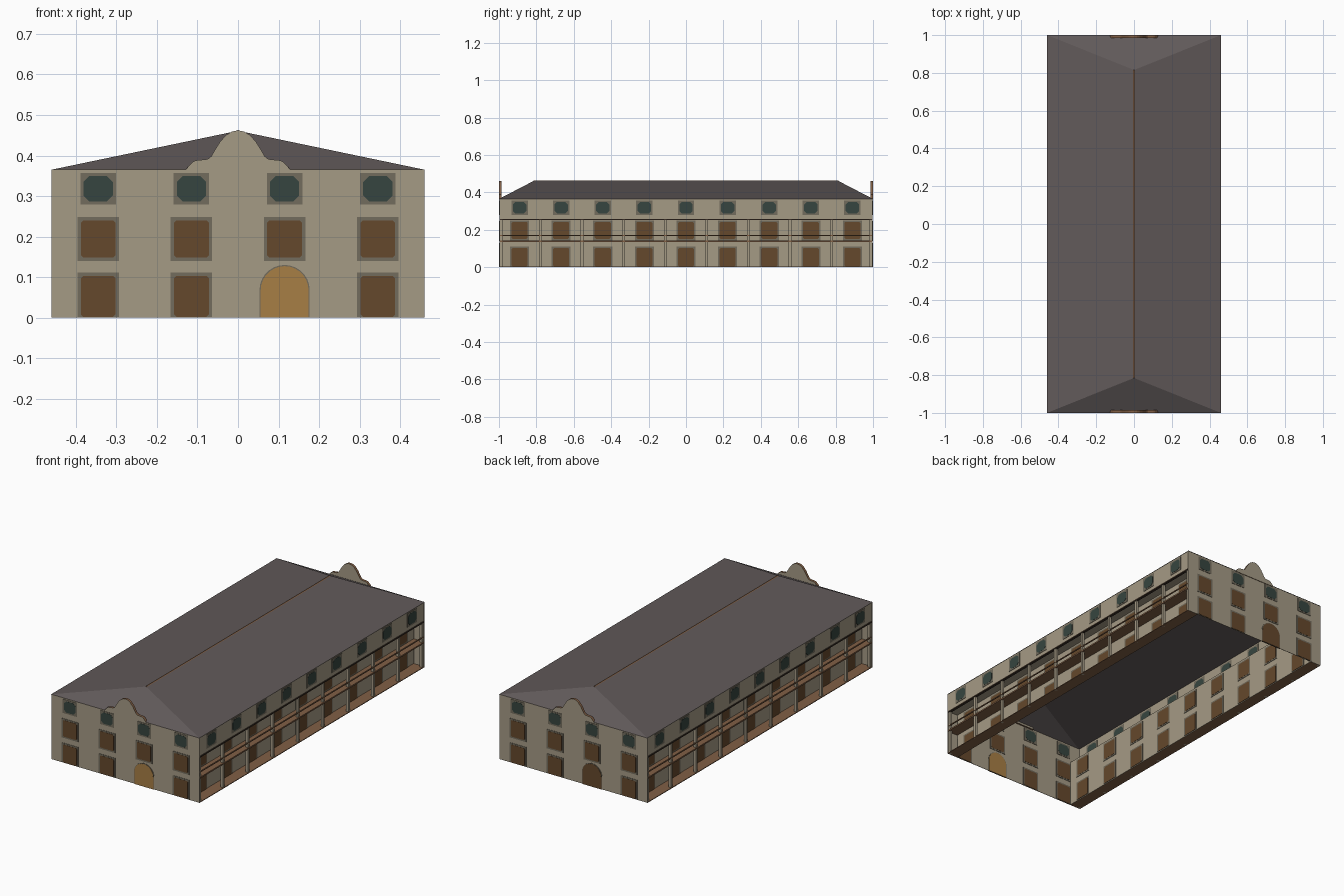
import bpy, bmesh, math
from mathutils import Matrix, Vector

if "Cube" in bpy.data.objects:
    bpy.data.objects.remove(bpy.data.objects["Cube"])

COLORS = {
    "plaster": (0.376, 0.325, 0.235), "slate": (0.118, 0.1, 0.1),
    "brown_wood": (0.130, 0.065, 0.025), "green_glass": (0.037, 0.060, 0.050),
    "frame_stone": (0.17, 0.15, 0.11), "ochre_door": (0.39, 0.21, 0.06),
    "trim_wood": (0.22, 0.115, 0.06), "dark_wood": (0.045, 0.03, 0.02),
}
MATS = {}
for n, c in COLORS.items():
    MATS[n] = bpy.data.materials.new(n)
    MATS[n].diffuse_color = (*c, 1)

W, L, EAVE, RIDGE, RY = 0.46, 1.0, 0.365, 0.461, 0.815
WALL_X, LOGGIA_Z = 0.393, 0.26
parts = {}


def part(name, *mats):
    """Fetch or start the mesh of a named part."""
    if name not in parts:
        parts[name] = (bmesh.new(), mats)
    return parts[name][0]


def prism(bm, M, pts, d0, d1, side_mat=0):
    """Extrude a (u, z) outline from depth d0 to d1 along the wall normal."""
    a = [bm.verts.new(M @ Vector((u, z, d0))) for u, z in pts]
    b = [bm.verts.new(M @ Vector((u, z, d1))) for u, z in pts]
    bm.faces.new(b)
    bm.faces.new(a[::-1])
    for i in range(len(pts)):
        j = (i + 1) % len(pts)
        bm.faces.new((a[i], a[j], b[j], b[i])).material_index = side_mat


def rect(u0, u1, z0, z1):
    return [(u0, z0), (u1, z0), (u1, z1), (u0, z1)]


def chamfered(u0, u1, z0, z1, c):
    return [(u0 + c, z0), (u1 - c, z0), (u1, z0 + c), (u1, z1 - c),
            (u1 - c, z1), (u0 + c, z1), (u0, z1 - c), (u0, z0 + c)]


def arch(u, half, top):
    """Round-topped doorway outline."""
    spring = top - half
    return [(u - half, 0), (u + half, 0)] + [
        (u + half * math.cos(t * math.pi / 14), spring + half * math.sin(t * math.pi / 14))
        for t in range(15)]


def opening(M, u, z0, z1, half, glass):
    """Stone frame plus a pane with cut corners, showing on both wall sides."""
    prism(part("window_frames", "frame_stone"), M, rect(u - half, u + half, z0, z1), -.003, .003)
    b = .008
    pane = chamfered(u - half + b, u + half - b, z0 + b * (z0 > .01), z1 - b, .014 if glass else .006)
    bm = part("glass_panes", "green_glass") if glass else part("shutters", "brown_wood")
    prism(bm, M, pane, -.004, .004)


def frame_matrix(u, d, origin, turn):
    M = Matrix((u, (0, 0, 1), d)).transposed().to_4x4()
    return Matrix.Rotation(turn, 4, 'Z') @ Matrix.Translation(origin) @ M


# curved parapet outline, mirrored
half = [(.132, EAVE - .004), (.125, .37), (.112, .384), (.104, .388), (.075, .391), (.066, .398),
        (.058, .412), (.045, .433), (.03, .45), (.015, .459)]
PARAPET = half + [(0, .462)] + [(-x, z) for x, z in reversed(half)]

for k in range(2):
    turn = k * math.pi
    # end wall with parapet
    M = frame_matrix((1, 0, 0), (0, -1, 0), (0, -.996, 0), turn)
    prism(part("end_walls", "plaster"), M, rect(-W, W, 0, EAVE), -.001, .001)
    prism(part("parapets", "plaster", "trim_wood"), M, PARAPET, -.01, .004, 1)
    for c in (-.345, -.115, .115, .345):
        opening(M, c, .279, .357, .044, True)
        opening(M, c, .14, .248, .051, False)
        if c != .115:
            opening(M, c, .002, .111, .051, False)
    # arched door, ochre on the front and brown on the back
    door = part("front_door", "ochre_door") if k == 0 else part("back_door", "brown_wood")
    prism(part("door_surrounds", "frame_stone"), M, arch(.115, .062, .130), -.003, .003)
    prism(door, M, arch(.115, .059, .127), -.004, .004)

    # long side: recessed lower wall and flush top storey
    S = frame_matrix((0, 1, 0), (1, 0, 0), (WALL_X, 0, 0), turn)
    T = frame_matrix((0, 1, 0), (1, 0, 0), (W - .004, 0, 0), turn)
    E = .995
    prism(part("side_walls", "plaster"), S, rect(-E, E, 0, LOGGIA_Z), -.001, .001)
    prism(part("upper_side_walls", "plaster"), T, rect(-E, E, LOGGIA_Z, EAVE), -.001, .001)
    depth = W - WALL_X
    prism(part("loggia_ceiling", "plaster"), S, rect(-E, E, LOGGIA_Z - .002, LOGGIA_Z), 0, depth - .004)
    prism(part("porch_floor", "trim_wood"), S, rect(-E, E, 0, .004), 0, depth)
    prism(part("gallery_floor", "trim_wood"), S, rect(-E, E, .135, .143), 0, depth)
    prism(part("gallery_rail", "trim_wood"), S, rect(-E, E, .167, .172), depth - .008, depth - .002)
    prism(part("eave_beam", "dark_wood"), S, rect(-E, E, .252, .259), depth - .014, depth)
    for i in range(9):
        c = (i - 4) * .2225
        opening(T, c, .279, .357, .044, True)
        opening(S, c, .144, .25, .051, False)
        opening(S, c, .004, .111, .051, False)
    # gallery posts
    for i in range(10):
        c = max(-.987, min(.987, (i - 4.5) * .2225))
        prism(part("gallery_posts", "plaster"), S, rect(c - .007, c + .007, 0, .252), depth - .018, depth - .004)

# hipped roof, open beneath
roof = part("roof", "slate")
a, b, c, d, e, f = [roof.verts.new(p) for p in (
    (-W, -L, EAVE), (W, -L, EAVE), (W, L, EAVE), (-W, L, EAVE), (0, -RY, RIDGE), (0, RY, RIDGE))]
for face in ((a, b, e), (b, c, f, e), (c, d, f), (d, a, e, f)):
    roof.faces.new(face)

# ridge cap
R = frame_matrix((1, 0, 0), (0, -1, 0), (0, 0, 0), 0)
prism(part("ridge_cap", "trim_wood"), R,
      [(-.005, RIDGE - .001), (.005, RIDGE - .001), (0, RIDGE + .002)], -RY, RY)

for name, (bm, mats) in parts.items():
    if name != "roof":
        bmesh.ops.recalc_face_normals(bm, faces=bm.faces)
    me = bpy.data.meshes.new(name)
    bm.to_mesh(me)
    bm.free()
    for m in mats:
        me.materials.append(MATS[m])
    bpy.context.collection.objects.link(bpy.data.objects.new(name, me))

for m in bpy.data.materials:
    if m.users and not m.is_grease_pencil:
        m.use_nodes = True
        m.node_tree.nodes["Principled BSDF"].inputs["Base Color"].default_value = m.diffuse_color
